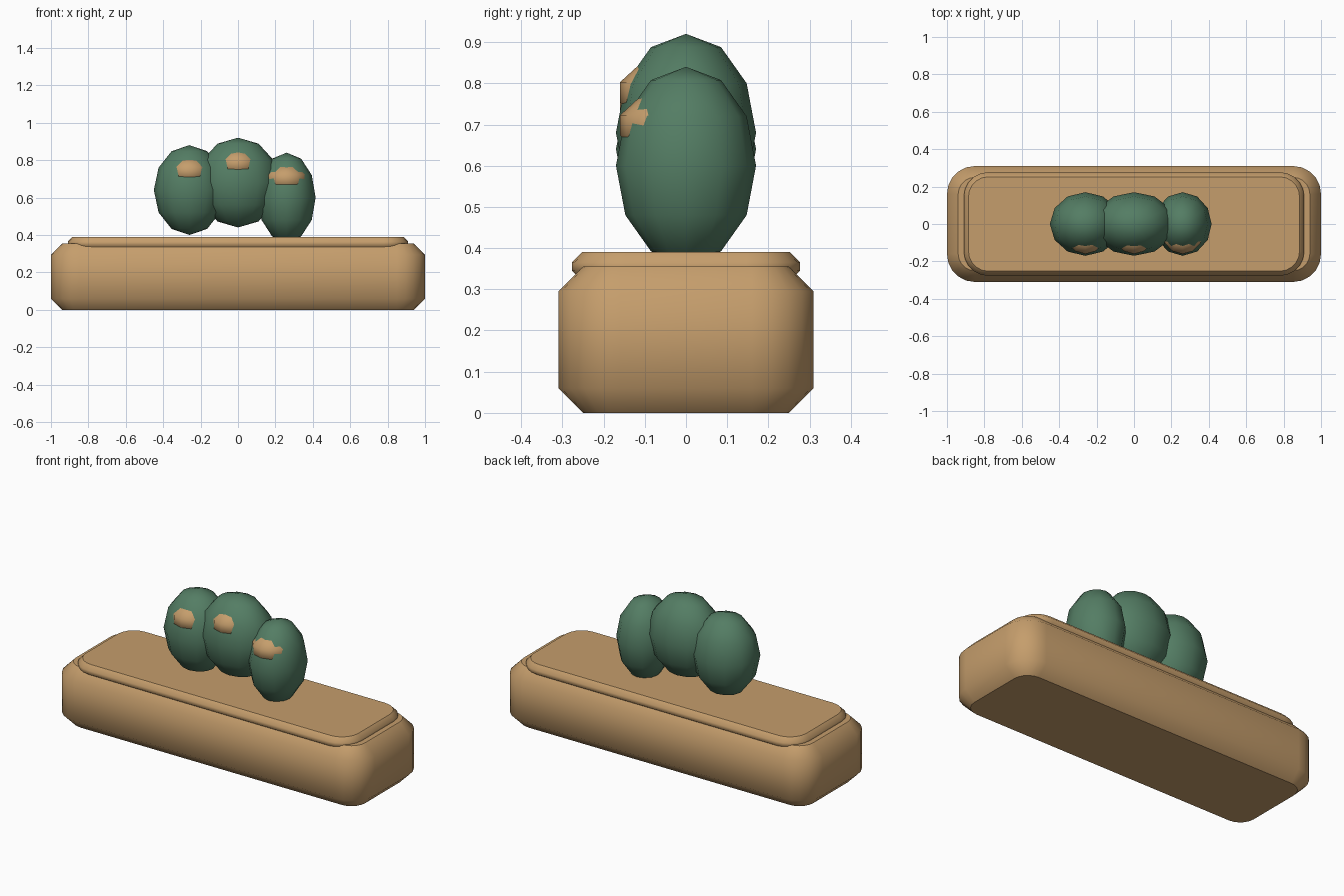
import bpy
import bmesh
import math

cube = bpy.data.objects.get("Cube")
if cube:
    bpy.data.objects.remove(cube, do_unlink=True)


def make_material(name, colour):
    mat = bpy.data.materials.new(name)
    mat.use_nodes = True
    mat.diffuse_color = colour
    mat.node_tree.nodes["Principled BSDF"].inputs["Base Color"].default_value = colour
    return mat


tan = make_material("warm_tan", (0.56, 0.34, 0.15, 1))
green = make_material("cactus_green", (0.088, 0.205, 0.127, 1))


def add_object(name, bm, mat):
    bmesh.ops.recalc_face_normals(bm, faces=bm.faces)
    mesh = bpy.data.meshes.new(name)
    bm.to_mesh(mesh)
    bm.free()
    mesh.materials.append(mat)
    obj = bpy.data.objects.new(name, mesh)
    bpy.context.collection.objects.link(obj)
    return obj


def rounded_ring(bm, half_x, half_y, radius, z, steps=5):
    """One rounded rectangle of vertices at height z."""
    ring = []
    for corner, (sx, sy) in enumerate([(1, 1), (-1, 1), (-1, -1), (1, -1)]):
        for i in range(steps + 1):
            a = math.pi / 2 * (corner + i / steps)
            ring.append(bm.verts.new((sx * (half_x - radius) + radius * math.cos(a),
                                      sy * (half_y - radius) + radius * math.sin(a), z)))
    return ring


def chamfered_slab(name, half_x, half_y, radius, low, high, chamfer, mat):
    """Rounded block with a chamfer around its top and bottom."""
    bm = bmesh.new()
    levels = [(chamfer, low), (0, low + chamfer), (0, high - chamfer), (chamfer, high)]
    rings = [rounded_ring(bm, half_x - d, half_y - d, radius - d, z) for d, z in levels]
    for lower, upper in zip(rings, rings[1:]):
        for i in range(len(lower)):
            j = (i + 1) % len(lower)
            face = bm.faces.new((lower[i], lower[j], upper[j], upper[i]))
            face.smooth = True
    bm.faces.new(rings[0])
    bm.faces.new(rings[-1])
    return add_object(name, bm, mat)


def ellipsoid(name, centre, radii, rings, mat):
    bm = bmesh.new()
    bmesh.ops.create_uvsphere(bm, u_segments=12, v_segments=rings, radius=1)
    bmesh.ops.scale(bm, vec=radii, verts=bm.verts)
    for face in bm.faces:
        face.smooth = True
    obj = add_object(name, bm, mat)
    obj.location = centre
    return obj


# Planter body and its raised lid
chamfered_slab("planter_base", 1, 0.31, 0.15, 0, 0.355, 0.06, tan)
chamfered_slab("planter_lid", 0.91, 0.277, 0.13, 0.32, 0.39, 0.025, tan)

# Three pads, each with a bud set into its upper front
pads = [("right", -0.26, 0.64, 0.19), ("middle", 0, 0.68, 0.22), ("left", 0.26, 0.60, 0.155)]
for side, x, z, width in pads:
    ellipsoid(side + "_pad", (x, 0, z), (width, 0.17, 0.24), 6, green)
    ellipsoid(side + "_bud", (x, -0.046, z + 0.098), (0.115, 0.12, 0.08), 5, tan)
